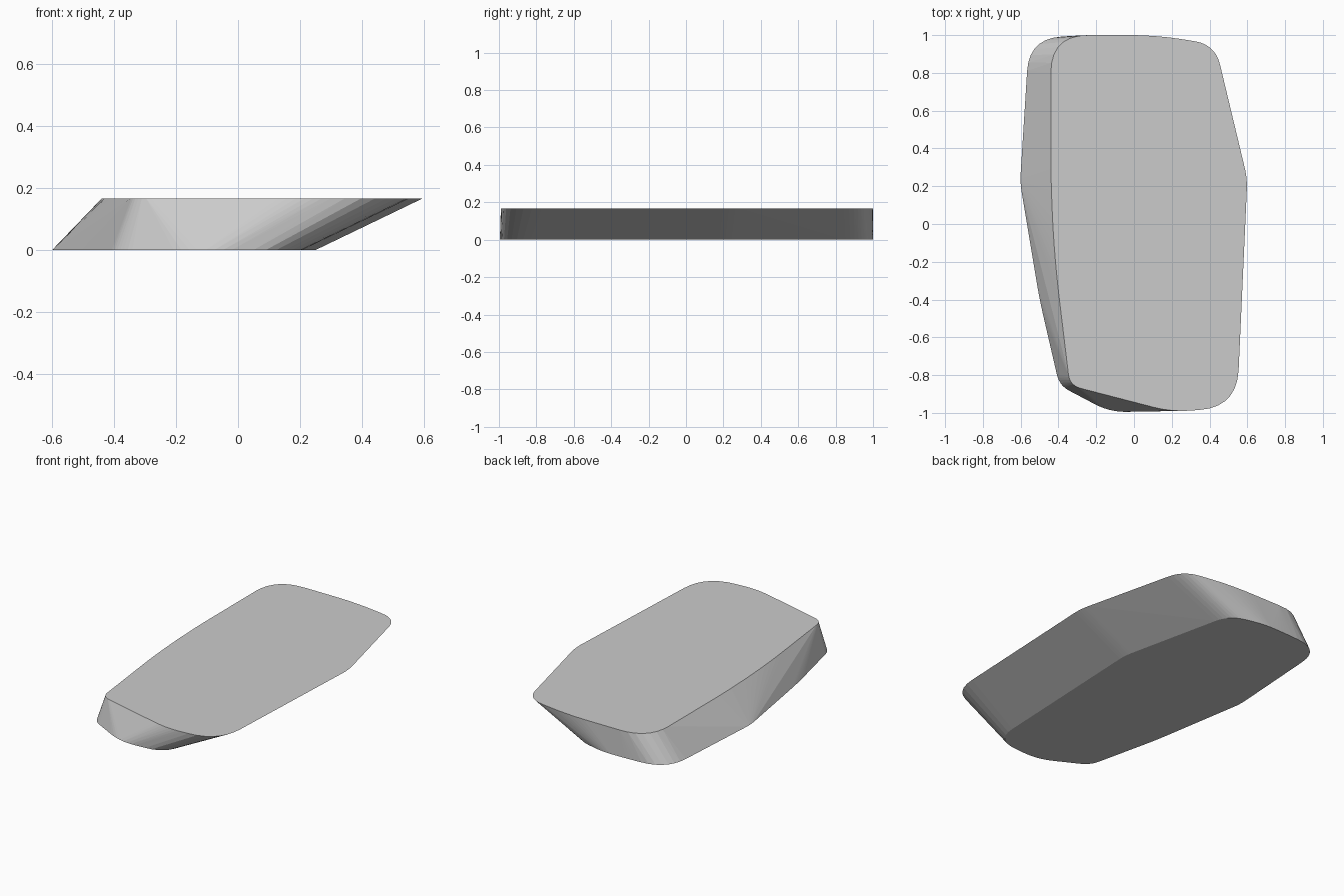
import bpy, bmesh
from mathutils import Vector

cube = bpy.data.objects.get("Cube")
if cube:
    bpy.data.objects.remove(cube, do_unlink=True)

HEIGHT = 0.167
STEPS = 7

# Corner points as (x, y, rounding length)
TOP = [(-0.44, 0.25, 0.1), (-0.44, 1.0, 0.2), (0.12, 1.0, 0.15), (0.43, 0.95, 0.11),
       (0.6, 0.24, 0.06), (0.545, -0.97, 0.2), (0.2, -0.995, 0.1),
       (-0.34, -0.855, 0.06), (-0.425, -0.15, 0.25)]
BOTTOM = [(-0.603, 0.22, 0.05), (-0.555, 0.98, 0.17), (-0.27, 1.0, 0.1), (-0.12, 1.0, 0.06),
          (0.09, 0.95, 0.1), (0.253, 0.22, 0.06), (0.2, -0.98, 0.15),
          (-0.12, -1.0, 0.1), (-0.395, -0.855, 0.06), (-0.5, -0.4, 0.1)]


def rounded_outline(corners, z):
    """Replace every corner with a short quadratic arc."""
    points = []
    for i, (x, y, r) in enumerate(corners):
        c = Vector((x, y, z))
        before = Vector((*corners[i - 1][:2], z))
        after = Vector((*corners[(i + 1) % len(corners)][:2], z))
        a = c + (before - c).normalized() * r
        b = c + (after - c).normalized() * r
        for s in range(STEPS + 1):
            t = s / STEPS
            points.append(a * (1 - t) ** 2 + c * 2 * t * (1 - t) + b * t * t)
    return points


# Slanted slab: the hull between the lower and the shifted upper outline
bm = bmesh.new()
for p in rounded_outline(TOP, HEIGHT) + rounded_outline(BOTTOM, 0):
    bm.verts.new(p)
bmesh.ops.remove_doubles(bm, verts=bm.verts, dist=0.001)
hull = bmesh.ops.convex_hull(bm, input=bm.verts)
loose = [v for v in bm.verts if not v.link_faces]
bmesh.ops.delete(bm, geom=loose, context='VERTS')
bmesh.ops.dissolve_limit(bm, angle_limit=0.01, verts=bm.verts, edges=bm.edges)
bmesh.ops.recalc_face_normals(bm, faces=bm.faces)

mesh = bpy.data.meshes.new("slanted_slab")
bm.to_mesh(mesh)
bm.free()
slab = bpy.data.objects.new("slanted_slab", mesh)
bpy.context.collection.objects.link(slab)

# Plain grey stone
grey = bpy.data.materials.new("light_grey")
grey.use_nodes = True
colour = (0.6, 0.6, 0.6, 1)
grey.diffuse_color = colour
grey.node_tree.nodes["Principled BSDF"].inputs["Base Color"].default_value = colour
mesh.materials.append(grey)
